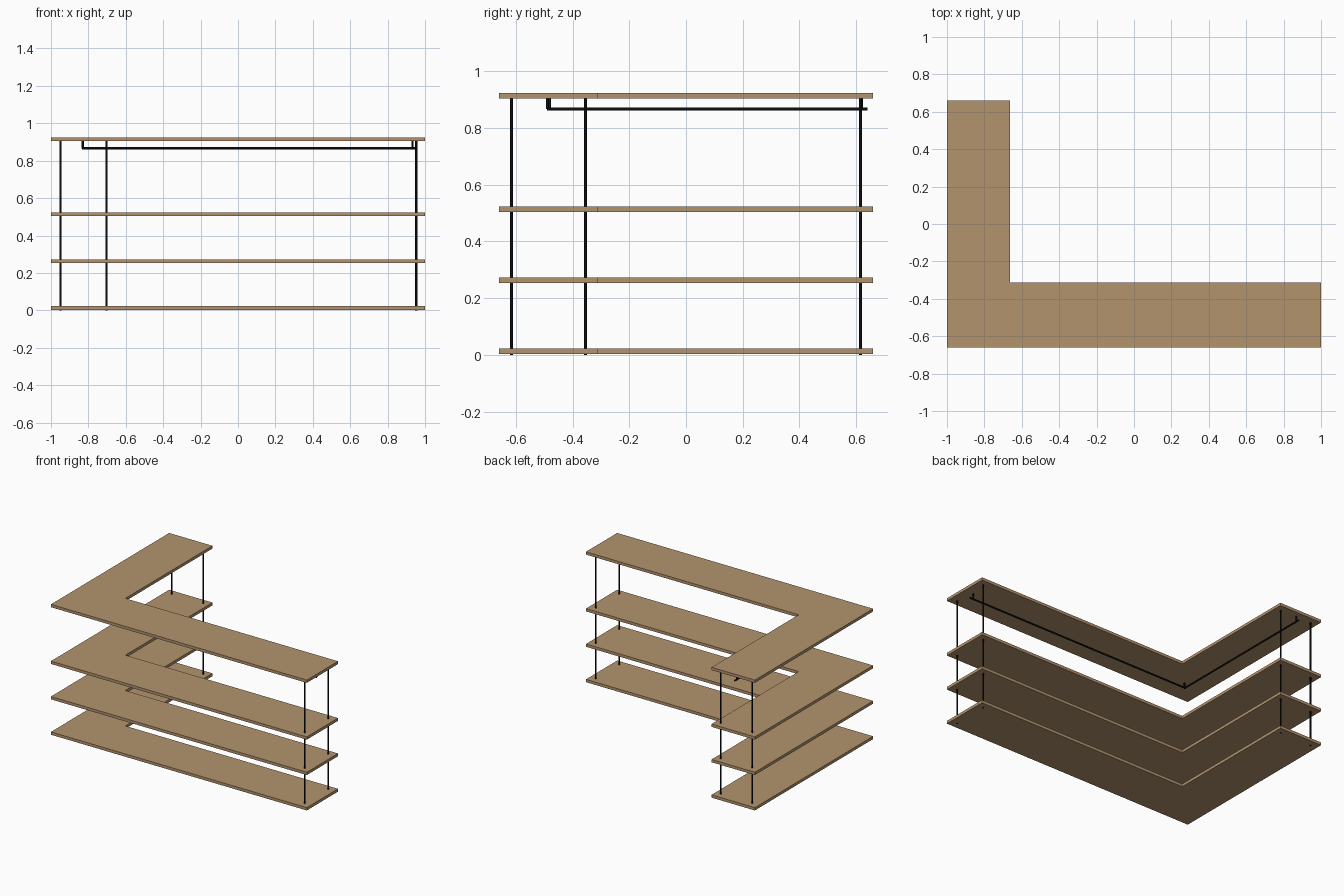
import bpy, bmesh
from mathutils import Vector

cube = bpy.data.objects.get("Cube")
if cube:
    bpy.data.objects.remove(cube, do_unlink=True)


def make_material(name, color, roughness):
    mat = bpy.data.materials.new(name)
    mat.use_nodes = True
    mat.diffuse_color = color
    bsdf = next(n for n in mat.node_tree.nodes if n.type == 'BSDF_PRINCIPLED')
    bsdf.inputs["Base Color"].default_value = color
    bsdf.inputs["Roughness"].default_value = roughness
    return mat


wood = make_material("tan wood", (0.45, 0.295, 0.155, 1), 0.7)
metal = make_material("black metal", (0.004, 0.004, 0.004, 1), 0.6)


def add_object(name, bm, mat):
    mesh = bpy.data.meshes.new(name)
    bmesh.ops.recalc_face_normals(bm, faces=bm.faces)
    bm.to_mesh(mesh)
    bm.free()
    mesh.materials.append(mat)
    obj = bpy.data.objects.new(name, mesh)
    bpy.context.scene.collection.objects.link(obj)
    return obj


def board(name, outline, bottom, thickness):
    bm = bmesh.new()
    face = bm.faces.new([bm.verts.new((x, y, bottom)) for x, y in outline])
    new = bmesh.ops.extrude_face_region(bm, geom=[face])["geom"]
    top = [v for v in new if isinstance(v, bmesh.types.BMVert)]
    bmesh.ops.translate(bm, verts=top, vec=(0, 0, thickness))
    return add_object(name, bm, wood)


def rod(name, start, end, radius):
    start, end = Vector(start), Vector(end)
    axis = end - start
    bm = bmesh.new()
    bmesh.ops.create_cone(bm, cap_ends=True, segments=12, radius1=radius,
                          radius2=radius, depth=axis.length)
    turn = axis.to_track_quat('Z', 'Y').to_matrix().to_4x4()
    bmesh.ops.transform(bm, matrix=turn, verts=bm.verts)
    bmesh.ops.translate(bm, verts=bm.verts, vec=(start + end) / 2)
    for face in bm.faces:
        face.smooth = len(face.verts) == 4
    return add_object(name, bm, metal)


# L-shaped boards
outline = [(-1, -0.66), (1, -0.66), (1, -0.312), (-0.662, -0.312),
           (-0.662, 0.66), (-1, 0.66)]
levels = {"bottom_shelf": 0.003, "lower_shelf": 0.253,
          "upper_shelf": 0.503, "counter_top": 0.904}
for name, bottom in levels.items():
    board(name, outline, bottom, 0.02)

# Upright posts at the two open ends
under_top = 0.905
posts = {"long_arm_front_post": (0.953, -0.615),
         "long_arm_back_post": (0.953, -0.355),
         "short_arm_outer_post": (-0.949, 0.615),
         "short_arm_inner_post": (-0.703, 0.615)}
for name, (x, y) in posts.items():
    rod(name, (x, y, 0), (x, y, under_top), 0.0055)

# Hanging rail below the top, with short hangers
rail_z, rail_x, rail_y = 0.867, -0.83, -0.485
rod("long_rail", (rail_x - 0.005, rail_y, rail_z), (0.955, rail_y, rail_z), 0.006)
rod("short_rail", (rail_x, rail_y - 0.005, rail_z), (rail_x, 0.64, rail_z), 0.006)
hangers = {"long_rail_hanger": (0.932, -0.481),
           "corner_hanger": (rail_x, -0.489),
           "short_rail_hanger": (rail_x, 0.618)}
for name, (x, y) in hangers.items():
    rod(name, (x, y, rail_z), (x, y, under_top), 0.0055)
